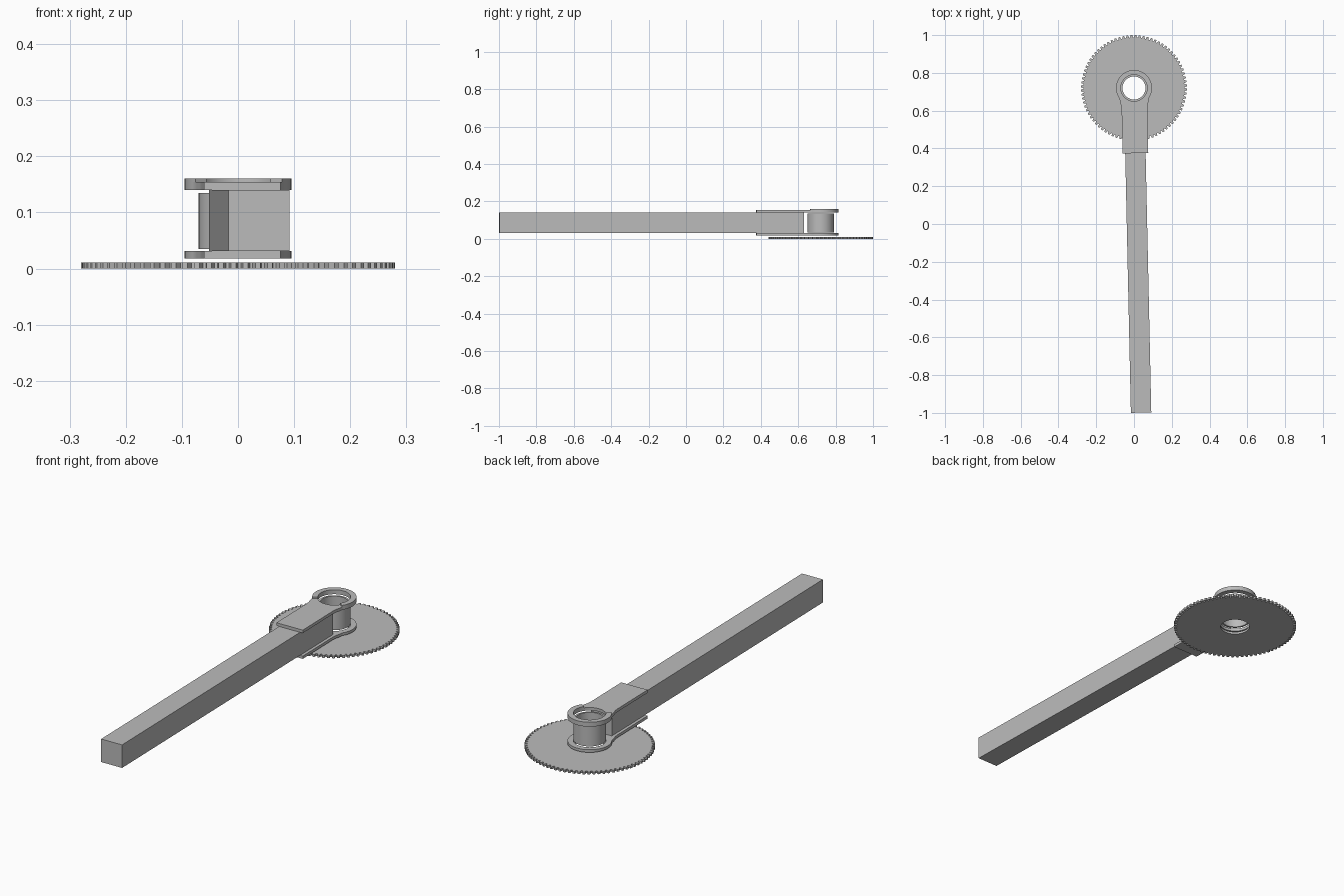
import bpy, bmesh
from math import sin, cos, pi, radians

if "Cube" in bpy.data.objects:
    bpy.data.objects.remove(bpy.data.objects["Cube"])

# Single grey finish
grey = bpy.data.materials.new("plain grey")
grey.use_nodes = True
colour = (0.5, 0.5, 0.5, 1)
grey.diffuse_color = colour
grey.node_tree.nodes["Principled BSDF"].inputs["Base Color"].default_value = colour

HUB_Y = 0.72     # axis shared by gear, tube and bracket
SWING = 0.0218   # slight swing of the arm about that axis


def arc(r, a0, a1, n):
    """Points on an arc, angles in degrees, both ends included."""
    return [(r * cos(radians(a0 + (a1 - a0) * i / n)),
             r * sin(radians(a0 + (a1 - a0) * i / n))) for i in range(n + 1)]


def circle(r, n=64):
    return arc(r, 0, 360, n)[:-1]


def slab(name, outlines, z0, z1, swing=0.0):
    """Extrude closed outlines (later ones are holes) between two heights."""
    bm = bmesh.new()
    edges = []
    for pts in outlines:
        vs = [bm.verts.new((x, y, z0)) for x, y in pts]
        edges += [bm.edges.new((vs[i - 1], vs[i])) for i in range(len(vs))]
    bmesh.ops.triangle_fill(bm, edges=edges, use_beauty=True, use_dissolve=False)
    ext = bmesh.ops.extrude_face_region(bm, geom=bm.faces[:], use_keep_orig=True)
    top = [g for g in ext["geom"] if isinstance(g, bmesh.types.BMVert)]
    bmesh.ops.translate(bm, verts=top, vec=(0, 0, z1 - z0))
    bmesh.ops.recalc_face_normals(bm, faces=bm.faces[:])
    mesh = bpy.data.meshes.new(name)
    bm.to_mesh(mesh)
    bm.free()
    mesh.materials.append(grey)
    ob = bpy.data.objects.new(name, mesh)
    bpy.context.collection.objects.link(ob)
    ob.location.y = HUB_Y
    ob.rotation_euler.z = swing
    bpy.ops.object.select_all(action='DESELECT')
    ob.select_set(True)
    bpy.context.view_layer.objects.active = ob
    bpy.ops.object.shade_smooth_by_angle(angle=radians(25))
    return ob


# Thin toothed wheel
TEETH = 80
teeth = []
for i in range(TEETH):
    for frac, r in ((0, 0.267), (0.25, 0.267), (0.42, 0.28), (0.83, 0.28)):
        a = 2 * pi * (i + frac) / TEETH
        teeth.append((r * cos(a), r * sin(a)))
slab("gear_wheel", [teeth, circle(0.066)], 0, 0.011)

# Hollow bearing tube
slab("bearing_tube", [circle(0.07), circle(0.061)], 0.035, 0.135)

# Long square arm
w = 0.054
slab("arm_beam", [[(-w, -1.719), (w, -1.719), (w, -0.09), (-w, -0.09)]],
     0.031, 0.14, SWING)

# Bracket plates: tongue flaring into a ring around the hub
flare = [(0.068, -0.345), (0.068, -0.112), (0.07, -0.092), (0.075, -0.075)]
bracket = flare + arc(0.095, -35, 215, 48) + [(-x, y) for x, y in reversed(flare)]
for name, z0, z1 in (("lower_bracket", 0.018, 0.031), ("upper_bracket", 0.14, 0.154)):
    slab(name, [bracket, circle(0.07)], z0, z1, SWING)

# Raised lip on the upper ring, open towards the arm
lip = arc(0.095, -36, 216, 48) + arc(0.07, 216, -36, 48)
slab("upper_lip", [lip], 0.154, 0.161, SWING)
